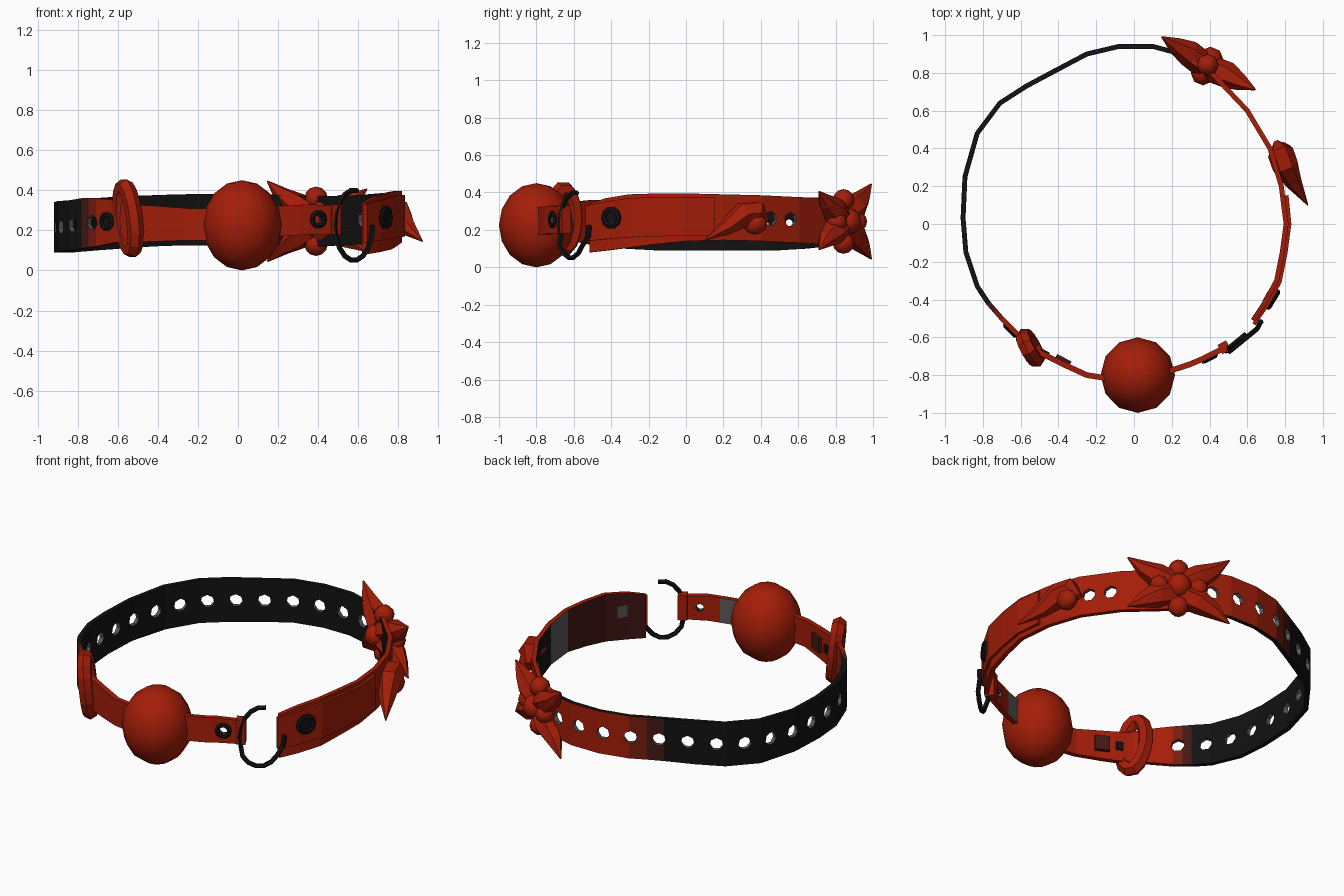
import bpy, bmesh, math
from mathutils import Vector, Matrix

if "Cube" in bpy.data.objects:
    bpy.data.objects.remove(bpy.data.objects["Cube"])


def material(name, rgb):
    m = bpy.data.materials.new(name)
    m.diffuse_color = (*rgb, 1)
    m.use_nodes = True
    m.node_tree.nodes["Principled BSDF"].inputs["Base Color"].default_value = m.diffuse_color
    return m


# Grey comes first so that the punched hole walls take it
GREY, RED, DARK, BLACK, DEEP = range(5)
MATS = [material("worn grey", (0.10, 0.10, 0.10)),
        material("red leather", (0.37, 0.0125, 0.0025)),
        material("dark red leather", (0.055, 0.009, 0.007)),
        material("black leather", (0.006, 0.006, 0.006)),
        material("deep red leather", (0.18, 0.012, 0.005))]
Z = Vector((0, 0, 1))


def finish(bm, name, mat=None, smooth=False):
    bmesh.ops.recalc_face_normals(bm, faces=bm.faces)
    me = bpy.data.meshes.new(name)
    for f in bm.faces:
        f.smooth = smooth
        if mat is not None:
            f.material_index = mat
    bm.to_mesh(me)
    bm.free()
    for m in MATS:
        me.materials.append(m)
    ob = bpy.data.objects.new(name, me)
    bpy.context.collection.objects.link(ob)
    return ob


def skin(bm, rings, closed=False):
    """Join equal rings of verts; returns (segment, side, face)."""
    n, out = len(rings[0]), []
    for i in range(len(rings) - (0 if closed else 1)):
        a, b = rings[i], rings[(i + 1) % len(rings)]
        for k in range(n):
            out.append((i, k, bm.faces.new((a[k], a[(k + 1) % n], b[(k + 1) % n], b[k]))))
    if not closed:
        out.append((0, 0, bm.faces.new(rings[0])))
        out.append((len(rings) - 2, 0, bm.faces.new(rings[-1])))
    return out


def strap(name, pts, thick, colour, offset=0.0):
    """Flat band along (x, y, z_low, z_high), running clockwise; sides: 0 outer 1 top 2 inner 3 bottom."""
    bm, rings = bmesh.new(), []
    for i, (x, y, lo, hi) in enumerate(pts):
        a, b = pts[max(i - 1, 0)], pts[min(i + 1, len(pts) - 1)]
        t = Vector((b[0] - a[0], b[1] - a[1], 0)).normalized()
        n = Vector((-t.y, t.x, 0))
        o, q = n * (offset + thick / 2), n * (offset - thick / 2)
        rings.append([bm.verts.new(Vector((x, y, z)) + d)
                      for d, z in ((o, lo), (o, hi), (q, hi), (q, lo))])
    for i, k, f in skin(bm, rings):
        mx, my = (pts[i][0] + pts[i + 1][0]) / 2, (pts[i][1] + pts[i + 1][1]) / 2
        f.material_index = colour(mx, my, k) if callable(colour) else colour
    return finish(bm, name)


def tube(name, pts, radii, mat, sides=6, ref=None, closed=False):
    """Round sweep with a radius at each point; ref is the plane normal of flat loops."""
    bm, rings, n = bmesh.new(), [], len(pts)
    pts = [Vector(p) for p in pts]
    for i, p in enumerate(pts):
        a = pts[(i - 1) % n] if closed else pts[max(i - 1, 0)]
        b = pts[(i + 1) % n] if closed else pts[min(i + 1, n - 1)]
        t = (b - a).normalized()
        u = t.cross(Vector(ref) if ref else Z).normalized()
        v = u.cross(t)
        rings.append([bm.verts.new(p + radii[i] * (u * math.cos(j * math.tau / sides) + v * math.sin(j * math.tau / sides)))
                      for j in range(sides)])
    skin(bm, rings, closed)
    return finish(bm, name, mat)


def ball(name, c, r, mat, seg=8, rings=6):
    bm = bmesh.new()
    bmesh.ops.create_uvsphere(bm, u_segments=seg, v_segments=rings, radius=1,
                              matrix=Matrix.Translation(c) @ Matrix.Diagonal((*r, 1)))
    return finish(bm, name, mat, True)


def facing(p, n):
    return Matrix.Translation(p) @ Vector(n).to_track_quat('Z', 'Y').to_matrix().to_4x4()


def rivet(name, p, n, r, through=False):
    """Low black eyelet, with a dark floor or open right through."""
    bm = bmesh.new()
    prof = ((r, -0.02), (r, 0.008), (r * 0.75, 0.016), (r * 0.5, 0.012), (r * 0.48, -0.02 if through else 0.006))
    rings = [[bm.verts.new(facing(p, n) @ Vector((rr * math.cos(j * math.tau / 10), rr * math.sin(j * math.tau / 10), h)))
              for j in range(10)] for rr, h in prof]
    skin(bm, rings, closed=through)
    return finish(bm, name, BLACK)


# Main strap: from the buckle round the back to the right end
path = [(-0.50, -0.70, 0.14, 0.33), (-0.60, -0.60, 0.14, 0.35), (-0.70, -0.50, 0.12, 0.36), (-0.735, -0.46, 0.115, 0.36),
        (-0.77, -0.42, 0.11, 0.36),
        (-0.83, -0.33, 0.10, 0.35), (-0.89, -0.15, 0.09, 0.345), (-0.905, 0.03, 0.09, 0.34),
        (-0.895, 0.25, 0.09, 0.34), (-0.83, 0.48, 0.09, 0.35), (-0.71, 0.64, 0.10, 0.36),
        (-0.57, 0.73, 0.11, 0.37), (-0.42, 0.81, 0.12, 0.375), (-0.335, 0.855, 0.123, 0.378), (-0.25, 0.90, 0.125, 0.38),
        (-0.08, 0.94, 0.125, 0.38), (0.10, 0.94, 0.125, 0.38), (0.25, 0.90, 0.125, 0.375),
        (0.42, 0.79, 0.12, 0.37), (0.60, 0.60, 0.13, 0.375), (0.72, 0.40, 0.14, 0.385),
        (0.78, 0.20, 0.145, 0.39), (0.805, 0.0, 0.14, 0.395), (0.785, -0.15, 0.125, 0.395),
        (0.755, -0.30, 0.105, 0.39), (0.69, -0.42, 0.09, 0.37), (0.63, -0.51, 0.08, 0.34)]


def strap_colour(x, y, side):
    if x < 0 and y < -0.42:
        return RED if y > -0.75 and x > -0.7 else DEEP if y < -0.45 else DARK
    if side == 0:
        if x > 0 or x > -0.2 and y > 0:
            return RED
        return BLACK if x < -0.42 or y < 0 else DEEP if x > -0.33 else DARK
    if side == 2:
        return BLACK if x < 0.6 or y > 0.3 else GREY if y > 0.0 else DARK
    return RED if x > 0.3 else BLACK


main = strap("main_strap", path, 0.026, strap_colour)


def along(s):
    for a, b in zip(path, path[1:]):
        d = Vector((b[0] - a[0], b[1] - a[1], 0))
        if s <= d.length:
            f = s / d.length
            p = [a[j] + (b[j] - a[j]) * f for j in range(4)]
            return Vector((p[0], p[1], (p[2] + p[3]) / 2)), Vector((-d.y, d.x, 0)).normalized()
        s -= d.length


def punch(ob, spots, r):
    """Cut a row of seven-sided holes with one hidden cutter."""
    bm = bmesh.new()
    for p, n in spots:
        bmesh.ops.create_cone(bm, cap_ends=True, segments=7, radius1=r, radius2=r, depth=0.14, matrix=facing(p, n))
    cutter = finish(bm, ob.name + "_cutter", GREY)
    cutter.hide_render = True
    cutter.hide_set(True)
    mod = ob.modifiers.new("holes", 'BOOLEAN')
    mod.operation, mod.solver, mod.object = 'DIFFERENCE', 'EXACT', cutter


punch(main, [along(s) for s in [0.31 + 0.158 * i for i in range(16)] + [3.085, 3.21]], 0.038)

# Doubled layer and eyelets on the strap ends
strap("right_overlay", [(0.79, 0.15, 0.17, 0.375), (0.805, 0.0, 0.17, 0.375), (0.785, -0.15, 0.165, 0.375),
                        (0.755, -0.30, 0.16, 0.37), (0.69, -0.42, 0.15, 0.35), (0.62, -0.52, 0.14, 0.33)], 0.02, RED, 0.018)
rivet("right_eyelet", (0.735, -0.40, 0.265), (0.85, -0.52, 0), 0.06)
rivet("left_eyelet", (-0.652, -0.562, 0.245), (-0.7, -0.71, 0), 0.05)

# Grey back of the right eyelet, inside the strap
strap("eyelet_back", [(0.725, -0.365, 0.23, 0.30), (0.695, -0.42, 0.23, 0.30)], 0.008, GREY, -0.015)

# Ball and the narrow straps beside it
ball("front_ball", (0.02, -0.8, 0.225), (0.197, 0.2, 0.225), RED, 12, 8)
right = strap("ball_strap_right", [(0.50, -0.645, 0.18, 0.32), (0.35, -0.72, 0.18, 0.33), (0.29, -0.745, 0.175, 0.325),
                                   (0.15, -0.79, 0.17, 0.32)], 0.03,
              lambda x, y, side: GREY if side == 2 and x < 0.3 else RED)
punch(right, [(Vector((0.395, -0.70, 0.255)), Vector((0.45, -0.89, 0)))], 0.024)
rivet("front_eyelet", (0.399, -0.709, 0.255), (0.45, -0.89, 0), 0.047, True)
strap("ball_strap_right_loop", [(0.50, -0.64, 0.18, 0.33), (0.455, -0.665, 0.18, 0.33)], 0.055, RED)
strap("ball_strap_left", [(-0.12, -0.82, 0.15, 0.31), (-0.25, -0.80, 0.15, 0.31), (-0.38, -0.74, 0.145, 0.32),
                          (-0.54, -0.66, 0.14, 0.33)], 0.03, RED)
strap("inner_keeper", [(-0.345, -0.755, 0.19, 0.28), (-0.42, -0.715, 0.19, 0.28)], 0.02, DARK, -0.02)
strap("keeper_patch", [(-0.455, -0.70, 0.21, 0.26), (-0.49, -0.683, 0.21, 0.26)], 0.01, BLACK, -0.016)

# Oval buckle ring
oval = []
for i in range(14):
    a = i * math.tau / 14
    h, z = 0.07 * math.cos(a), 0.16 * math.sin(a)
    oval.append((-0.548 + 0.45 * h - 0.12 * z, -0.655 - 0.9 * h, 0.26 + z))
tube("oval_buckle", oval, [0.042] * 14, RED, 6, (0.89, 0.45, 0.1), True)

# Open black wire ring
arc = [math.radians(80 + 20 * i) for i in range(15)]
tube("open_ring", [(0.578 + 0.095 * math.cos(a), -0.595 + 0.078 * math.cos(a) - 0.02 * (math.sin(a) < -0.5),
                    0.225 + 0.175 * math.sin(a)) for a in arc], [0.014] * len(arc), BLACK, 5, (0.61, -0.79, 0))

# Spiked ornament: local axes along the strap, outward and up
C, U, N = Vector((0.38, 0.825, 0.245)), Vector((0.87, -0.49, 0)), Vector((0.49, 0.87, 0))


def spot(u, n, z):
    return C + U * u + N * n + Z * z


for su, rise, drop in ((-1, 0.2, 0.2), (1, 0.16, 0.15)):
    for h in (rise, -drop):
        tube("ornament_spike", [spot(su * 0.02, 0.01, h * 0.15), spot(su * 0.12, 0.025, h * 0.4),
                                spot(su * 0.20, 0.025, h * 0.65), spot(su * 0.285, 0.03, h)],
             [0.07, 0.07, 0.045, 0.004], RED, 6)
for u, n, z, r in ((0, 0.05, 0, 0.07), (0, 0.02, 0.115, 0.058), (0, 0.02, -0.115, 0.058),
                   (0.11, 0.04, 0, 0.055), (-0.11, 0.04, 0, 0.055), (0, -0.03, 0, 0.065)):
    ball("ornament_bead", spot(u, n, z), (r, r, r), RED)

# Single curved claw on the right side
tube("side_claw", [(0.755, 0.43, 0.24), (0.775, 0.38, 0.29), (0.80, 0.31, 0.285), (0.845, 0.22, 0.215), (0.92, 0.10, 0.145)],
     [0.02, 0.07, 0.07, 0.045, 0.003], RED, 6)
ball("claw_bead", (0.79, 0.37, 0.235), (0.055, 0.065, 0.06), RED)
